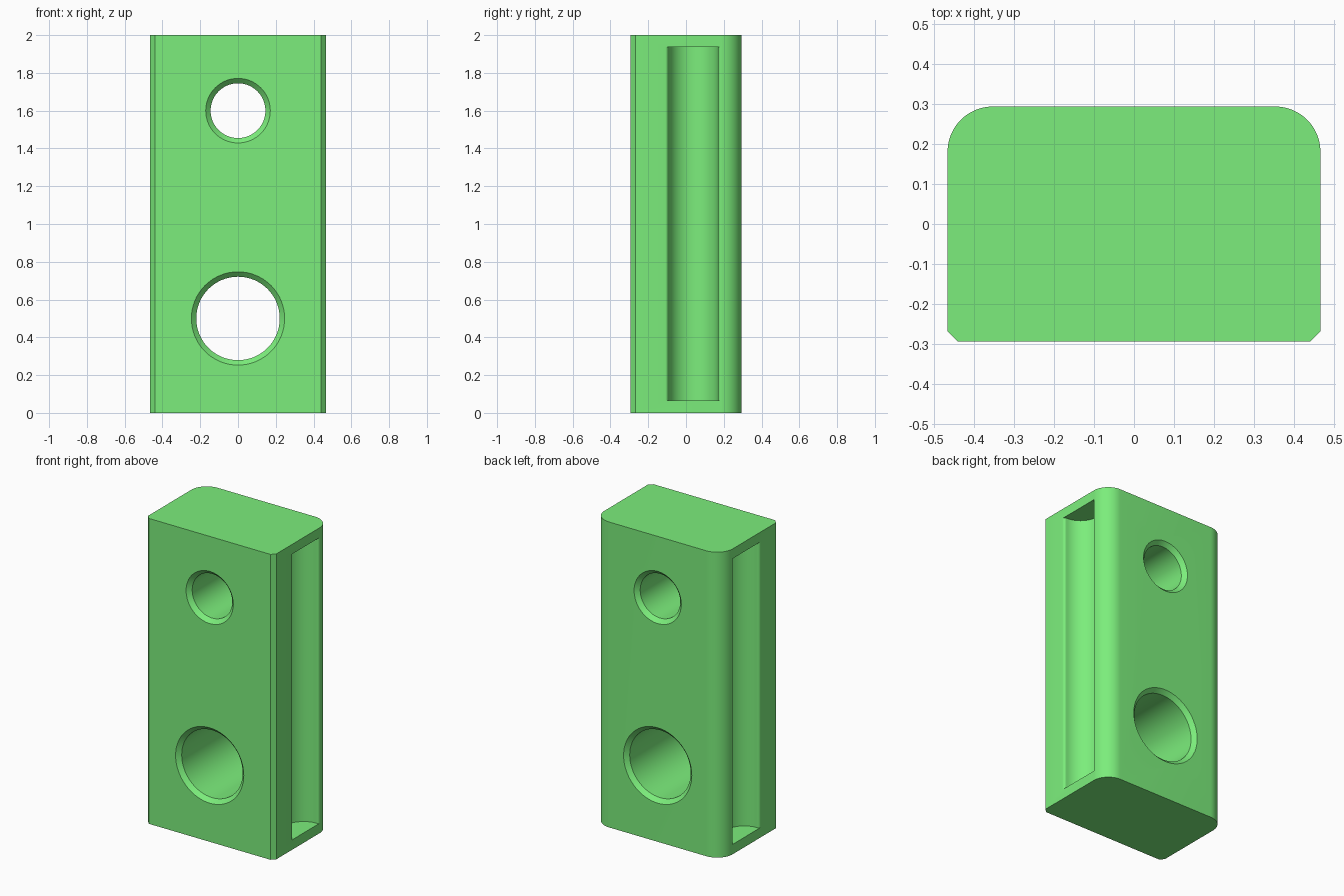
import bpy, bmesh
from math import sin, cos, pi
from mathutils import Vector

if "Cube" in bpy.data.objects:
    bpy.data.objects.remove(bpy.data.objects["Cube"])

W, D, H = 0.465, 0.293, 2.0      # half width, half depth, height
R, C = 0.113, 0.025              # back corner radius, front chamfer


def make_object(name, bm):
    bmesh.ops.recalc_face_normals(bm, faces=bm.faces)
    mesh = bpy.data.meshes.new(name)
    bm.to_mesh(mesh)
    bm.free()
    ob = bpy.data.objects.new(name, mesh)
    bpy.context.collection.objects.link(ob)
    return ob


def prism(name, outline, z0, z1):
    """Extrude a closed xy outline from z0 to z1."""
    bm = bmesh.new()
    face = bm.faces.new([bm.verts.new((x, y, z0)) for x, y in outline])
    ext = bmesh.ops.extrude_face_region(bm, geom=[face])
    verts = [v for v in ext["geom"] if isinstance(v, bmesh.types.BMVert)]
    bmesh.ops.translate(bm, verts=verts, vec=Vector((0, 0, z1 - z0)))
    return make_object(name, bm)


def hole_cutter(name, z, radius, chamfer, n=64):
    """Through hole along y, flared at both faces."""
    e = 0.02
    sections = [(-D - e, radius + chamfer + e), (-D + chamfer, radius),
                (D - chamfer, radius), (D + e, radius + chamfer + e)]
    bm = bmesh.new()
    rings = [[bm.verts.new((r * cos(2 * pi * i / n), y, z + r * sin(2 * pi * i / n)))
              for i in range(n)] for y, r in sections]
    for a, b in zip(rings, rings[1:]):
        for i in range(n):
            j = (i + 1) % n
            bm.faces.new((a[i], a[j], b[j], b[i]))
    bm.faces.new(rings[0])
    bm.faces.new(rings[-1])
    return make_object(name, bm)


def slot_cutter(name, side, n=32):
    """Side pocket: rounded lips leading into a half-round bottom."""
    yc, r, lip = 0.038, 0.132, 0.016
    quarter = [pi / 2 * i / 6 for i in range(6)]
    lower = [(W + 0.05, yc - r - lip)]
    lower += [(W - lip + lip * cos(a), yc - r - lip + lip * sin(a)) for a in quarter]
    arc = [(W - lip - r * sin(pi * i / n), yc - r * cos(pi * i / n)) for i in range(n + 1)]
    upper = [(x, 2 * yc - y) for x, y in reversed(lower)]
    return prism(name, [(side * x, y) for x, y in lower + arc + upper], 0.065, 1.936)


# Block: chamfered front edges, rounded back edges
half = [(W - C, -D), (W, -D + C)]
half += [(W - R + R * cos(pi / 2 * i / 16), D - R + R * sin(pi / 2 * i / 16))
         for i in range(17)]
block = prism("block", half + [(-x, y) for x, y in reversed(half)], 0, H)

# Holes and side slots
cutters = [hole_cutter("upper_hole_cutter", 1.600, 0.145, 0.026),
           hole_cutter("lower_hole_cutter", 0.500, 0.221, 0.026),
           slot_cutter("right_slot_cutter", 1),
           slot_cutter("left_slot_cutter", -1)]
bpy.context.view_layer.objects.active = block
for cutter in cutters:
    mod = block.modifiers.new(cutter.name, 'BOOLEAN')
    mod.operation = 'DIFFERENCE'
    mod.solver = 'EXACT'
    mod.object = cutter
    bpy.ops.object.modifier_apply(modifier=mod.name)
for cutter in cutters:
    bpy.data.objects.remove(cutter, do_unlink=True)

# Green finish with crisp edges
green = bpy.data.materials.new("green")
green.diffuse_color = (0.2, 0.85, 0.2, 1)
green.use_nodes = True
green.node_tree.nodes["Principled BSDF"].inputs["Base Color"].default_value = green.diffuse_color
block.data.materials.clear()
block.data.materials.append(green)
bpy.ops.object.select_all(action='DESELECT')
block.select_set(True)
bpy.ops.object.shade_smooth_by_angle(angle=pi / 6)
